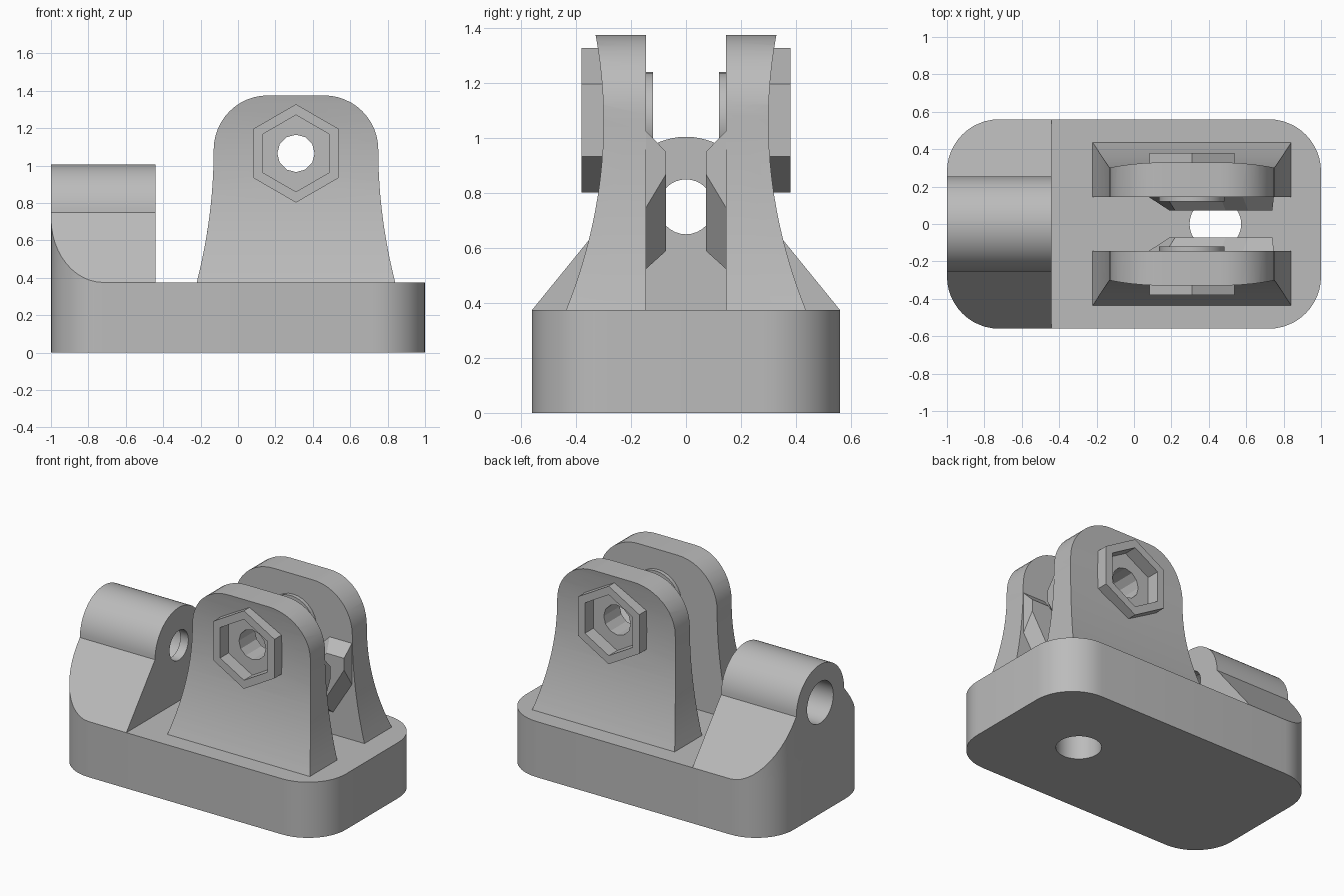
import bpy, bmesh
from math import pi, sin, cos

if "Cube" in bpy.data.objects:
    bpy.data.objects.remove(bpy.data.objects["Cube"])

grey = bpy.data.materials.new("plain_grey")
grey.use_nodes = True
GREY = (0.5, 0.5, 0.5, 1)
grey.diffuse_color = GREY
grey.node_tree.nodes["Principled BSDF"].inputs["Base Color"].default_value = GREY


def loft(name, axis, ring_a, a, ring_b, b):
    """Solid between two matching rings placed at a and b along an axis."""
    def place(p, d):
        return {"x": (d, p[0], p[1]), "y": (p[0], d, p[1]), "z": (p[0], p[1], d)}[axis]
    bm = bmesh.new()
    va = [bm.verts.new(place(p, a)) for p in ring_a]
    vb = [bm.verts.new(place(p, b)) for p in ring_b]
    n = len(va)
    bm.faces.new(va)
    bm.faces.new(vb)
    for i in range(n):
        j = (i + 1) % n
        bm.faces.new((va[i], va[j], vb[j], vb[i]))
    bmesh.ops.recalc_face_normals(bm, faces=bm.faces)
    mesh = bpy.data.meshes.new(name)
    bm.to_mesh(mesh)
    bm.free()
    mesh.materials.append(grey)
    ob = bpy.data.objects.new(name, mesh)
    bpy.context.collection.objects.link(ob)
    return ob


def prism(name, axis, ring, a, b):
    return loft(name, axis, ring, a, ring, b)


def arc(cx, cy, r, start, end, steps):
    return [(cx + r * cos(start + (end - start) * i / steps),
             cy + r * sin(start + (end - start) * i / steps)) for i in range(steps + 1)]


def circle(cx, cy, r, sides, turn=0):
    return arc(cx, cy, r, turn, turn + 2 * pi, sides)[:-1]


def combine(ob, tool, operation):
    """Apply a boolean and discard the tool."""
    mod = ob.modifiers.new("boolean", "BOOLEAN")
    mod.operation, mod.object, mod.solver = operation, tool, "EXACT"
    graph = bpy.context.evaluated_depsgraph_get()
    mesh = bpy.data.meshes.new_from_object(ob.evaluated_get(graph))
    ob.modifiers.clear()
    ob.data = mesh
    bpy.data.objects.remove(tool)


def finish(ob, mirrored=False):
    bpy.ops.object.select_all(action="DESELECT")
    ob.select_set(True)
    bpy.context.view_layer.objects.active = ob
    bpy.ops.object.shade_smooth_by_angle(angle=0.5)
    if mirrored:
        mod = ob.modifiers.new("mirror", "MIRROR")
        mod.use_axis = (False, True, False)
        mod.use_mirror_merge = False


# Rounded base plate with a vertical hole
DECK, R = 0.375, 0.28
outline = []
for k, (sx, sy) in enumerate([(1, 1), (-1, 1), (-1, -1), (1, -1)]):
    outline += arc(sx * (1 - R), sy * (0.56 - R), R, k * pi / 2, (k + 1) * pi / 2, 12)
base = prism("base_plate", "z", outline, 0, DECK)
combine(base, prism("cutter", "z", circle(0.435, 0, 0.138, 32), -1, 1), "DIFFERENCE")
finish(base)

# Horizontal barrel with sloping flanks, trimmed to the base outline
section = [(0.56, DECK)] + arc(0, 0.75, 0.255, 0, pi, 32) + [(-0.56, DECK)]
barrel = prism("barrel_block", "x", section, -1.1, -0.44)
combine(barrel, prism("cutter", "z", outline, 0, 2), "INTERSECT")
combine(barrel, prism("cutter", "x", circle(0, 0.75, 0.1, 32), -2, 0), "DIFFERENCE")
combine(barrel, prism("cutter", "x", circle(0, 0.75, 0.14, 32), -2, -0.5), "DIFFERENCE")
finish(barrel)

# Flared lug: front outline trimmed by a curved outer face
PX, PZ, TOP, INNER = 0.31, 1.065, 1.375, 0.145
STEPS = 12
flare = []
for i in range(STEPS):
    z = DECK + (1.085 - DECK) * i / STEPS
    flare.append((0.44 + 0.18 * (1.085 - z) ** 2, z))
half = flare + arc(0.15, TOP - 0.29, 0.29, 0, pi / 2, 12)
front = [(PX + w, z) for w, z in half] + [(PX - w, z) for w, z in reversed(half)]
lug = prism("hinge_lugs", "y", front, INNER, 0.6)
side = [(0, 0.2), (0, 1.5)]
for i in range(25):
    z = 1.5 - 1.3 * i / 24
    side.append((0.30 + 0.29 * (z - 1.06) ** 2, z))
combine(lug, prism("cutter", "x", side, -2, 2), "INTERSECT")

# Hexagonal nut collar, inner washer, nut pocket and bolt hole
combine(lug, prism("collar", "y", circle(PX, PZ, 0.263, 6, pi / 2), 0.22, 0.38), "UNION")
combine(lug, prism("washer", "y", circle(PX, PZ, 0.175, 32), 0.12, 0.2), "UNION")
combine(lug, prism("cutter", "y", circle(PX, PZ, 0.205, 6, pi / 2), 0.29, 0.7), "DIFFERENCE")
combine(lug, prism("cutter", "y", circle(PX, PZ, 0.1, 12), 0, 0.7), "DIFFERENCE")
finish(lug, mirrored=True)

# Chamfered stop below the washer on each inner face
root = [(0.07, 0.70), (0.20, 0.52), (0.61, 0.52), (0.748, 0.74),
        (0.748, 1.03), (0.58, 1.03), (0.46, 0.91), (0.17, 0.91)]
tip = [(0.19, 0.71), (0.27, 0.59), (0.57, 0.59), (0.74, 0.87),
       (0.74, 0.95), (0.61, 0.95), (0.49, 0.83), (0.22, 0.83)]
stop = loft("inner_stops", "y", root, 0.15, tip, 0.072)
finish(stop, mirrored=True)
